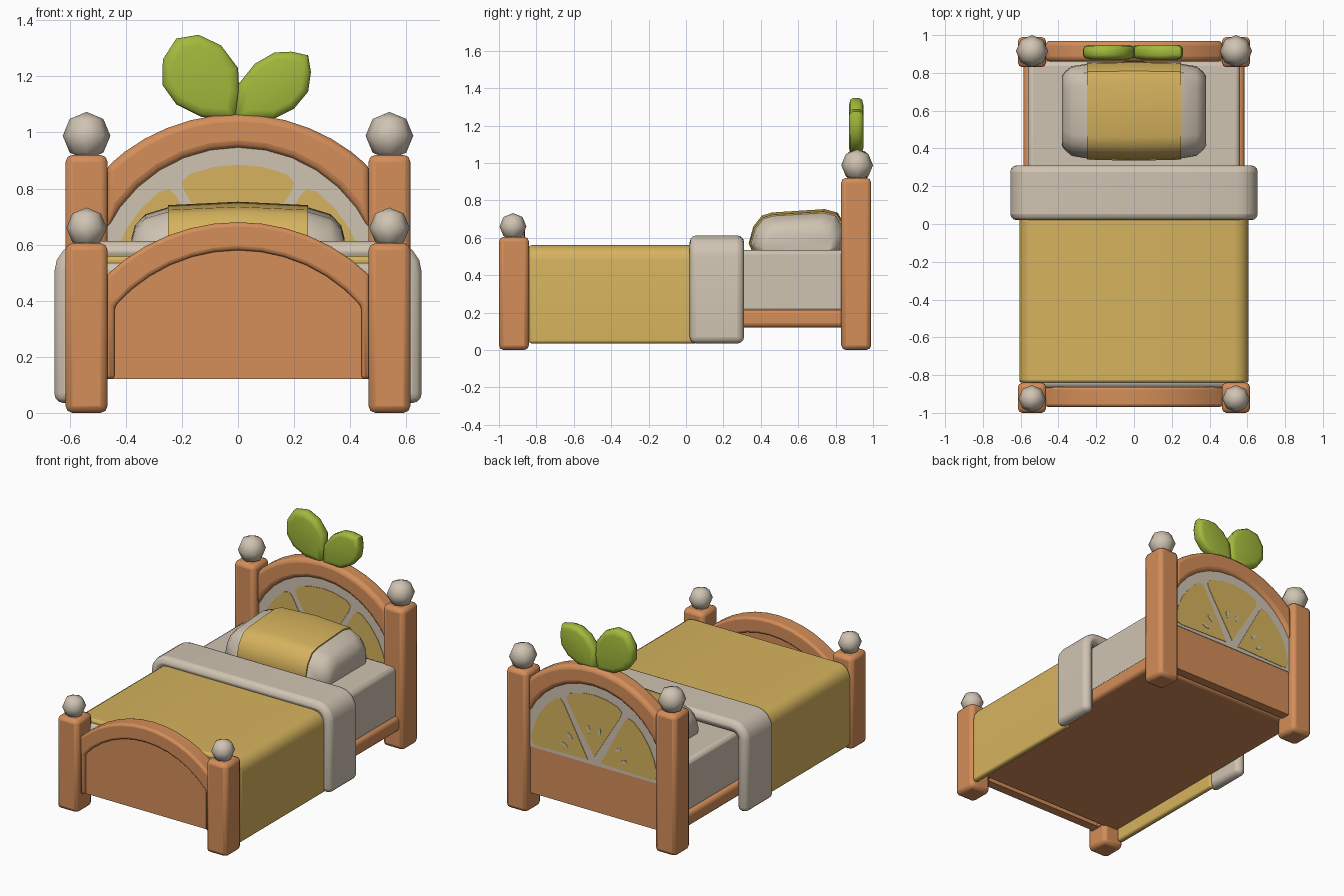
import bpy, bmesh, math
from math import sin, cos, pi, sqrt, radians

if "Cube" in bpy.data.objects:
    bpy.data.objects.remove(bpy.data.objects["Cube"])


def material(name, rgb):
    m = bpy.data.materials.new(name)
    m.diffuse_color = (*rgb, 1)
    m.use_nodes = True
    m.node_tree.nodes["Principled BSDF"].inputs["Base Color"].default_value = m.diffuse_color
    return m


WOOD = material("warm_wood", (0.66, 0.27, 0.10))
YELLOW = material("lemon_yellow", (0.67, 0.45, 0.11))
CREAM = material("cream", (0.63, 0.55, 0.445))
GREEN = material("leaf_green", (0.36, 0.49, 0.045))


def finish(bm, name, mats, bevel=0, segs=2, angle=40):
    bmesh.ops.recalc_face_normals(bm, faces=bm.faces)
    me = bpy.data.meshes.new(name)
    bm.to_mesh(me)
    bm.free()
    ob = bpy.data.objects.new(name, me)
    bpy.context.collection.objects.link(ob)
    for m in mats:
        me.materials.append(m)
    if bevel:
        mod = ob.modifiers.new("bevel", 'BEVEL')
        mod.width, mod.segments = bevel, segs
        mod.limit_method, mod.angle_limit = 'ANGLE', radians(40)
    bpy.ops.object.select_all(action='DESELECT')
    ob.select_set(True)
    bpy.context.view_layer.objects.active = ob
    bpy.ops.object.shade_smooth_by_angle(angle=radians(angle))
    return ob


def loft(name, rings, mats, bevel=0, segs=2, angle=40, rule=None):
    """Skin matching closed rings of points and cap both ends."""
    bm = bmesh.new()
    vs = [[bm.verts.new(p) for p in r] for r in rings]
    n = len(vs[0])
    for a, b in zip(vs, vs[1:]):
        for i in range(n):
            j = (i + 1) % n
            bm.faces.new((a[i], a[j], b[j], b[i]))
    bm.faces.new(vs[0])
    bm.faces.new(vs[-1])
    if rule:
        for f in bm.faces:
            f.material_index = rule(f.calc_center_median())
    return finish(bm, name, mats, bevel, segs, angle)


def prism(name, pts, y0, y1, mat, bevel=0, segs=2):
    return loft(name, [[(x, y, z) for x, z in pts] for y in (y0, y1)], [mat], bevel, segs)


def box(name, x, y, z, mat, bevel, segs=2):
    pts = [(x[0], z[0]), (x[1], z[0]), (x[1], z[1]), (x[0], z[1])]
    return prism(name, pts, y[0], y[1], mat, bevel, segs)


def arc(r, zc, half, n=12):
    """Arch points from -half to +half on a circle centred at (0, zc)."""
    a = math.asin(half / r)
    return [(r * sin(t), zc + r * cos(t)) for t in (-a + 2 * a * i / n for i in range(n + 1))]


# Posts with ball finials
for s, side in ((-1, "left"), (1, "right")):
    for end, yc, h, r in (("head", 0.91, 0.92, 0.085), ("foot", -0.92, 0.605, 0.072)):
        box(f"{end}_post_{side}", (s * 0.54 - 0.075, s * 0.54 + 0.075),
            (yc - 0.08, yc + 0.08), (0, h), WOOD, 0.025)
        bm = bmesh.new()
        bmesh.ops.create_uvsphere(bm, u_segments=8, v_segments=4, radius=r)
        bmesh.ops.translate(bm, verts=bm.verts, vec=(s * 0.54, yc + (0.005 if end == "head" else -0.005), h + r - 0.017))
        finish(bm, f"{end}_ball_{side}", [CREAM], angle=60)

# Headboard: recessed panel and rounded arch rim
outer = arc(0.676, 0.389, 0.47)
prism("headboard_panel", [(-0.47, 0.12)] + arc(0.66, 0.389, 0.47) + [(0.47, 0.12)], 0.885, 0.945, WOOD)
prism("headboard_rim", outer + arc(0.52, 0.425, 0.47)[::-1], 0.86, 0.97, WOOD, 0.028, 3)

# Footboard: recessed panel and rim with short legs
outer = [(x, z - 0.385) for x, z in outer]
prism("footboard_panel", [(-0.46, 0.12)] + arc(0.64, 0.004, 0.46) + [(0.46, 0.12)], -0.945, -0.885, WOOD)
prism("footboard_rim", [(-0.47, 0.12)] + outer + [(0.47, 0.12), (0.44, 0.12)]
      + arc(0.584, -0.004, 0.44)[::-1] + [(-0.44, 0.12)], -0.968, -0.862, WOOD, 0.025, 3)

# Citrus slice on both faces of the headboard
ZC = 0.425


def segment(a0, a1, r1=0.46, gap=0.017, rc=0.05):
    """Wedge with parallel gaps to its neighbours and rounded outer corners."""
    mid, half = (a0 + a1) / 2, (a1 - a0) / 2
    pts = [(gap / sin(half) + 0.02, 0)]
    side = []
    t_end = half - gap / r1
    side.append(((r1 - rc) * cos(half - gap / (r1 - rc)), (r1 - rc) * sin(half - gap / (r1 - rc))))
    side.append(((r1 - rc * 0.3) * cos(t_end - 0.02), (r1 - rc * 0.3) * sin(t_end - 0.02)))
    side += [(r1 * cos(t), r1 * sin(t)) for t in (t_end - 0.1, t_end * 0.4, 0)]
    pts += side + [(x, -y) for x, y in side[-2::-1]]
    return [(x * cos(mid) - y * sin(mid), ZC + x * sin(mid) + y * cos(mid)) for x, y in pts]


def clip(pts):
    return [(max(-0.468, min(0.468, x)), max(ZC, z)) for x, z in pts]


def seed(a, r=0.23):
    ring = [(r + 0.026 * cos(t), 0.010 * sin(t)) for t in (i * pi / 4 for i in range(8))]
    return [(x * cos(a) - y * sin(a), ZC + x * sin(a) + y * cos(a)) for x, y in ring]


for y, d, face in ((0.885, -1, "front"), (0.945, 1, "back")):
    rind = [(-0.468, ZC)] + arc(0.524, ZC, 0.468, 16) + [(0.468, ZC)]
    prism(f"slice_rind_{face}", rind, y, y + d * 0.004, CREAM)
    for k in range(3):
        a = k * pi / 3
        prism(f"slice_pulp_{k}_{face}", clip(segment(a, a + pi / 3)), y + d * 0.001, y + d * 0.007, YELLOW)
        for o in (-0.17, 0.17):
            prism(f"slice_seed_{face}", seed(a + pi / 6 + o), y + d * 0.002, y + d * 0.0095, CREAM)

# Bed base with rails, and mattress
box("bed_base", (-0.585, 0.585), (-0.87, 0.87), (0.12, 0.215), WOOD, 0.025, 3)
box("mattress", (-0.56, 0.56), (-0.868, 0.862), (0.2, 0.535), CREAM, 0.025)


# Blanket and folded sheet: U-shaped profiles draped over the mattress
def drape(name, w, top, r, t, y0, y1, mat, bevel):
    def path(w, top, r):
        q = [(w - r + r * cos(a), top - r + r * sin(a)) for a in (i * pi / 8 for i in range(5))]
        return [(w, 0.035)] + q + [(-x, z) for x, z in q[::-1]] + [(-w, 0.035)]
    prism(name, path(w, top, r) + path(w - t, top - t, r - t)[::-1], y0, y1, mat, bevel, 3)


drape("blanket", 0.607, 0.56, 0.08, 0.04, -0.84, 0.06, YELLOW, 0.015)
drape("folded_sheet", 0.655, 0.612, 0.11, 0.075, 0.02, 0.31, CREAM, 0.034)

# Pillow: one section scaled along x, coloured by distance from the middle
section = [(0.35, 0.535), (0.335, 0.57), (0.36, 0.66), (0.405, 0.718), (0.46, 0.735),
           (0.74, 0.753), (0.81, 0.735), (0.855, 0.66), (0.86, 0.57), (0.84, 0.535)]
stations = [(0.38, 0.70, 0.42), (0.368, 0.78, 0.62), (0.33, 0.90, 0.80), (0.25, 0.955, 0.91), (0.249, 0.98, 0.945), (0, 1, 1)]
stations += [(-x, a, b) for x, a, b in stations[-2::-1]]
loft("pillow", [[(x, 0.605 + (y - 0.605) * a, 0.53 + (z - 0.53) * b) for y, z in section]
                for x, a, b in stations], [CREAM, YELLOW], rule=lambda c: int(abs(c.x) < 0.2499))

# Leaves: puffy outlines above the headboard
leaves = {
    "leaf_left": [(-0.01, 1.045), (-0.13, 1.055), (-0.22, 1.10), (-0.27, 1.17), (-0.268, 1.26),
                  (-0.22, 1.335), (-0.14, 1.348), (-0.06, 1.31), (0.0, 1.23), (0.005, 1.14)],
    "leaf_right": [(-0.012, 1.045), (0.12, 1.045), (0.20, 1.085), (0.25, 1.145), (0.26, 1.215),
                   (0.25, 1.275), (0.19, 1.288), (0.13, 1.285), (0.06, 1.245), (0.0, 1.17)]}
for name, pts in leaves.items():
    cx, cz = (sum(p[i] for p in pts) / len(pts) for i in (0, 1))
    loft(name, [[(cx + (x - cx) * k, 0.91 + y, cz + (z - cz) * k) for x, z in pts]
                for k, y in ((0.75, -0.038), (0.93, -0.032), (1, -0.015), (1, 0.015), (0.93, 0.032), (0.75, 0.038))],
         [GREEN], angle=60)
